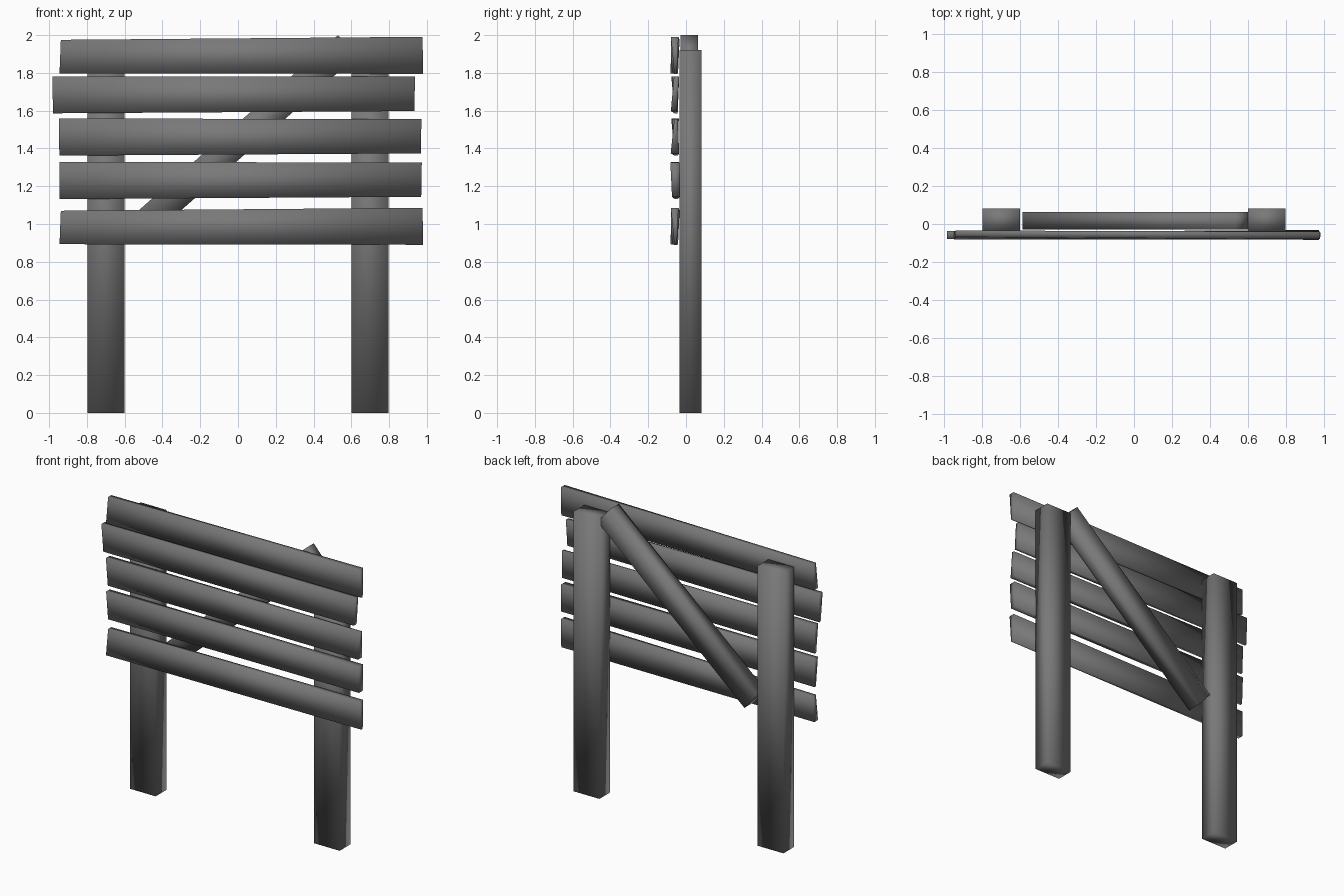
import bpy
import bmesh
from mathutils import Vector

if "Cube" in bpy.data.objects:
    bpy.data.objects.remove(bpy.data.objects["Cube"])

FACES = [(0, 1, 3, 2), (4, 6, 7, 5), (0, 4, 5, 1),
         (2, 3, 7, 6), (0, 2, 6, 4), (1, 5, 7, 3)]

# Dark weathered timber
timber = bpy.data.materials.new("dark_timber")
timber.diffuse_color = (0.19, 0.19, 0.19, 1)
timber.use_nodes = True
timber.node_tree.nodes["Principled BSDF"].inputs["Base Color"].default_value = timber.diffuse_color


def hewn_beam(name, corners):
    """Smooth-shaded six-sided beam from two four-corner ends."""
    me = bpy.data.meshes.new(name)
    me.from_pydata(corners, [], FACES)
    bm = bmesh.new()
    bm.from_mesh(me)
    bmesh.ops.recalc_face_normals(bm, faces=bm.faces)
    for f in bm.faces:
        f.smooth = True
    bm.to_mesh(me)
    bm.free()
    me.materials.append(timber)
    ob = bpy.data.objects.new(name, me)
    bpy.context.collection.objects.link(ob)
    return ob


def plank(name, left, right):
    """Each end: x at bottom, x at top, z bottom, z top, y bottom pair, y top pair."""
    pts = []
    for xb, xt, zb, zt, yb, yt in (left, right):
        pts += [(xb, yb[0], zb), (xb, yb[1], zb), (xt, yt[0], zt), (xt, yt[1], zt)]
    return hewn_beam(name, pts)


# Two upright posts with slightly uneven tops
for side, name in ((-1, "left_post"), (1, "right_post")):
    pts = []
    for z, inset in ((0, 0.0), (1.92, 0.004)):
        for x in (-0.098, 0.098):
            for y in (-0.035, 0.081):
                pts.append((side * 0.698 + x * (1 - inset), y, z))
    hewn_beam(name, pts)

# Lowest and highest boards share one twisted shape
for z, name in ((0.89, "bottom_board"), (1.795, "top_board")):
    plank(name,
          (-0.945, -0.938, z + 0.003, z + 0.180, (-0.081, -0.042), (-0.068, -0.034)),
          (0.980, 0.977, z, z + 0.196, (-0.062, -0.048), (-0.080, -0.040)))

# Three middle boards, leaning a little differently
for i, (z, dx, yb, yt) in enumerate((
        (1.132, 0.0, (-0.074, -0.031), (-0.083, -0.034)),
        (1.362, -0.002, (-0.081, -0.036), (-0.062, -0.044)),
        (1.586, -0.036, (-0.080, -0.048), (-0.064, -0.036)))):
    plank(f"middle_board_{i + 1}",
          (-0.944 + dx, -0.946 + dx, z, z + 0.196, (-0.060, -0.044), (-0.078, -0.038)),
          (0.970 + dx, 0.973 + dx, z + 0.012, z + 0.194, yb, yt))

# Diagonal brace behind the boards
low, high = Vector((-0.585, 0, 1.02)), Vector((0.53, 0, 2.0))
d = (high - low).normalized()
across = Vector((d.z, 0, -d.x)) * 0.148
pts = []
for end in (low, high):
    for base in (end, end + across):
        for y in (-0.028, 0.064):
            pts.append((base.x, y, base.z))
hewn_beam("diagonal_brace", pts)
